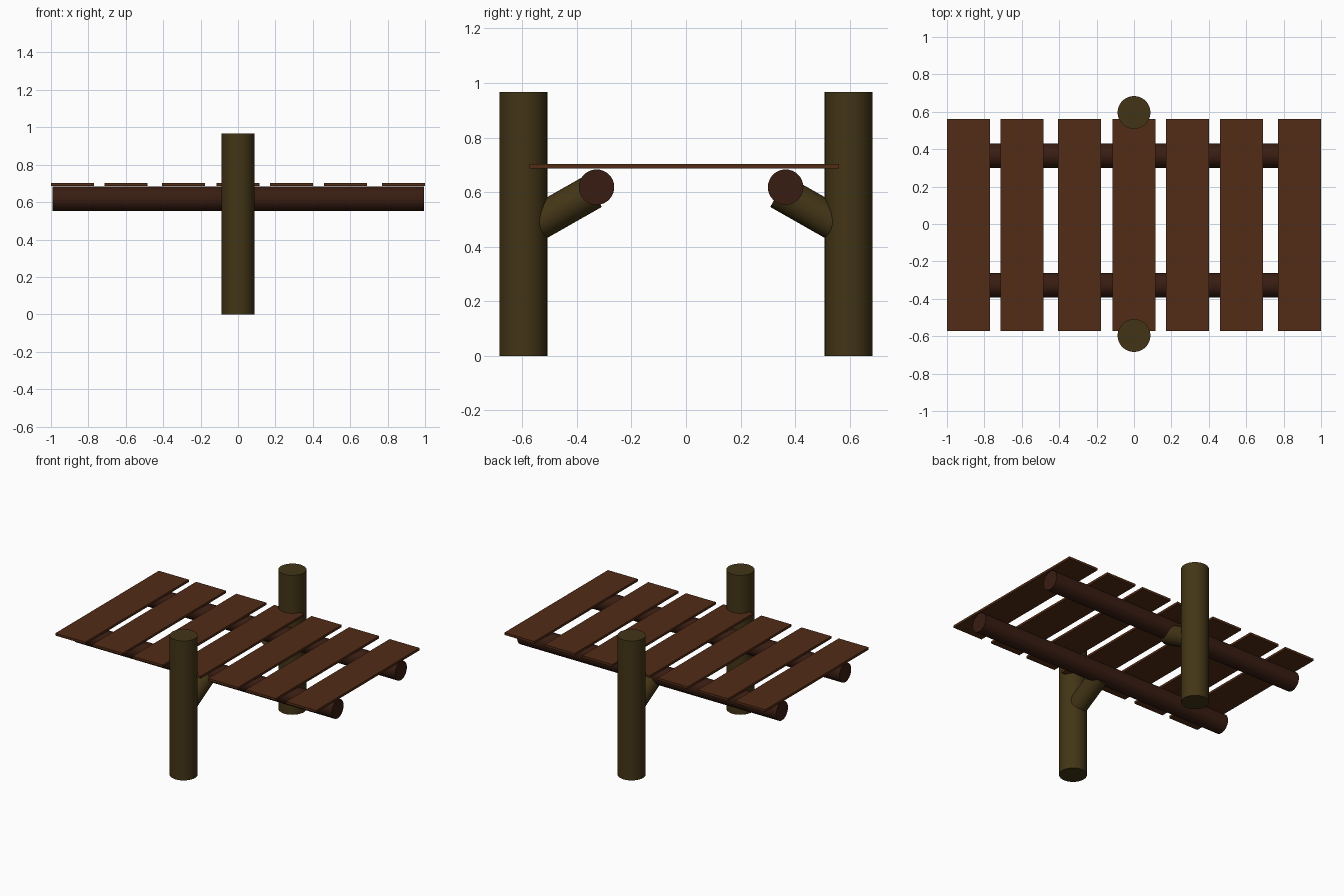
import bpy
import math
from mathutils import Vector

if "Cube" in bpy.data.objects:
    bpy.data.objects.remove(bpy.data.objects["Cube"])


def material(name, rgb):
    m = bpy.data.materials.new(name)
    m.diffuse_color = (*rgb, 1)
    m.use_nodes = True
    m.node_tree.nodes["Principled BSDF"].inputs["Base Color"].default_value = m.diffuse_color
    return m


post_wood = material("post_wood", (0.055, 0.035, 0.008))
beam_wood = material("beam_wood", (0.04, 0.012, 0.006))
plank_wood = material("plank_wood", (0.085, 0.025, 0.008))


def log(name, a, b, radius, mat):
    """Round log between two points."""
    a, b = Vector(a), Vector(b)
    bpy.ops.mesh.primitive_cylinder_add(
        vertices=32, radius=radius, depth=(b - a).length, location=(a + b) / 2,
        rotation=(b - a).to_track_quat('Z', 'Y').to_euler())
    ob = bpy.context.object
    ob.name = name
    ob.data.materials.append(mat)
    bpy.ops.object.shade_smooth_by_angle(angle=math.radians(35))


# Upright posts, angled braces and long beams on both sides
for side, s, beam_y in (("front", -1, -0.328), ("back", 1, 0.365)):
    log(side + "_post", (0, s * 0.596, 0), (0, s * 0.596, 0.966), 0.088, post_wood)
    log(side + "_brace", (0, s * 0.58, 0.466), (0, s * 0.341, 0.602), 0.065, post_wood)
    log(side + "_beam", (-0.992, beam_y, 0.618), (0.994, beam_y, 0.618), 0.065, beam_wood)

# Deck planks, slightly unevenly spaced
for i, x in enumerate((-0.885, -0.599, -0.291, 0.0, 0.287, 0.575, 0.885)):
    bpy.ops.mesh.primitive_cube_add(size=1, location=(x, -0.006, 0.695))
    ob = bpy.context.object
    ob.name = f"deck_plank_{i + 1}"
    ob.scale = (0.23, 1.134, 0.016)
    bpy.ops.object.transform_apply(location=False, rotation=False, scale=True)
    ob.data.materials.append(plank_wood)
